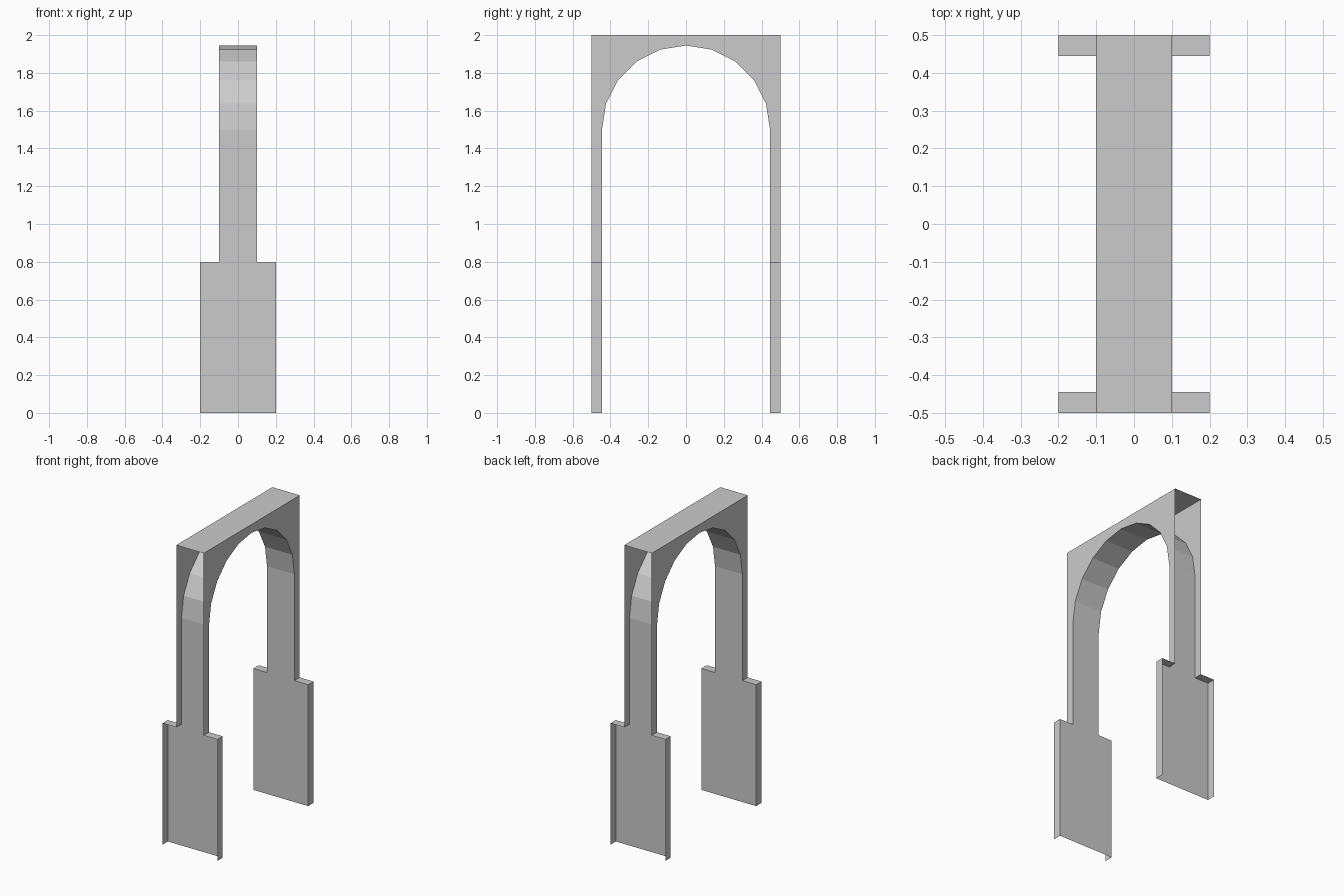
import bpy
import bmesh
from math import sin, cos, pi
from mathutils import Vector

cube = bpy.data.objects.get("Cube")
if cube:
    bpy.data.objects.remove(cube, do_unlink=True)

# Overall sizes
NECK, BASE = 0.1, 0.2          # half widths of the arch and the leg bases
OUTER, INNER = 0.5, 0.445      # outer depth and opening radius
LEDGE, SPRING, TOP = 0.8, 1.5, 2.0
SEGMENTS = 10

grey = bpy.data.materials.new("plain grey")
grey.use_nodes = True
colour = (0.6, 0.6, 0.6, 1)
grey.diffuse_color = colour
grey.node_tree.nodes["Principled BSDF"].inputs["Base Color"].default_value = colour


def add_face(bm, points, facing):
    """Add a flat face whose normal points along facing."""
    face = bm.faces.new([bm.verts.new(p) for p in points])
    face.normal_update()
    if face.normal.dot(Vector(facing)) < 0:
        face.normal_flip()


def finish(bm, name):
    bmesh.ops.remove_doubles(bm, verts=bm.verts, dist=0.0001)
    mesh = bpy.data.meshes.new(name)
    bm.to_mesh(mesh)
    bm.free()
    mesh.materials.append(grey)
    bpy.context.collection.objects.link(bpy.data.objects.new(name, mesh))


# Opening profile: straight legs joined by a half circle
angles = [pi * i / SEGMENTS for i in range(SEGMENTS + 1)]
opening = [(INNER, LEDGE)]
opening += [(INNER * cos(a), SPRING + INNER * sin(a)) for a in angles]
opening += [(-INNER, LEDGE)]

# Arch: lining, two side walls and top, open on its outer ends
bm = bmesh.new()
for (y1, z1), (y2, z2) in zip(opening, opening[1:]):
    middle = (0, -(y1 + y2) / 2, min(0, SPRING - (z1 + z2) / 2))
    add_face(bm, [(-NECK, y1, z1), (NECK, y1, z1),
                  (NECK, y2, z2), (-NECK, y2, z2)], middle)
outline = opening + [(-OUTER, LEDGE), (-OUTER, TOP), (OUTER, TOP), (OUTER, LEDGE)]
for side in (-1, 1):
    add_face(bm, [(side * NECK, y, z) for y, z in outline], (side, 0, 0))
add_face(bm, [(-NECK, -OUTER, TOP), (NECK, -OUTER, TOP),
              (NECK, OUTER, TOP), (-NECK, OUTER, TOP)], (0, 0, 1))
finish(bm, "arch")

# Leg bases: inner panel, side walls and ledges, open outside and below
for name, end in (("front_leg_base", -1), ("back_leg_base", 1)):
    bm = bmesh.new()
    yi, yo = end * INNER, end * OUTER
    add_face(bm, [(-BASE, yi, 0), (BASE, yi, 0),
                  (BASE, yi, LEDGE), (-BASE, yi, LEDGE)], (0, -end, 0))
    for side in (-1, 1):
        xn, xb = side * NECK, side * BASE
        add_face(bm, [(xb, yi, 0), (xb, yo, 0),
                      (xb, yo, LEDGE), (xb, yi, LEDGE)], (side, 0, 0))
        add_face(bm, [(xn, yi, LEDGE), (xb, yi, LEDGE),
                      (xb, yo, LEDGE), (xn, yo, LEDGE)], (0, 0, 1))
    finish(bm, name)
